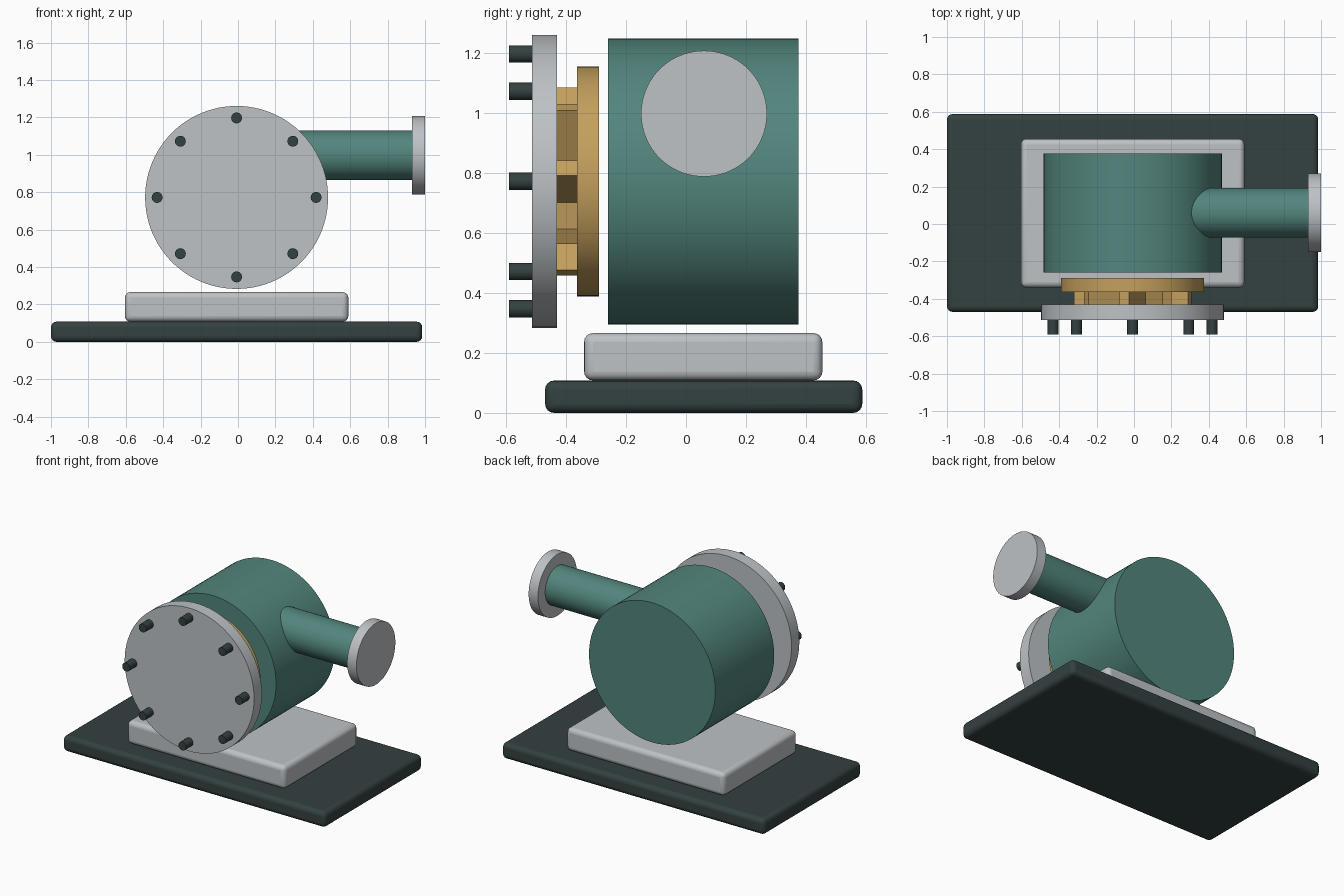
import bpy, math
from mathutils import Matrix, Vector

if "Cube" in bpy.data.objects:
    bpy.data.objects.remove(bpy.data.objects["Cube"])


def material(name, rgb):
    m = bpy.data.materials.new(name)
    m.diffuse_color = (*rgb, 1)
    m.use_nodes = True
    m.node_tree.nodes["Principled BSDF"].inputs["Base Color"].default_value = m.diffuse_color
    return m


TEAL = material("teal paint", (0.085, 0.235, 0.205))
GREY = material("light grey metal", (0.51, 0.54, 0.56))
DARK = material("dark slate", (0.034, 0.052, 0.052))
BRASS = material("brass", (0.55, 0.35, 0.11))

CX, CZ = -0.0075, 0.772  # main axis of the pump, running along y


def finish(name, mat):
    ob = bpy.context.object
    ob.name = name
    ob.data.materials.append(mat)
    return ob


def cylinder(name, axis, start, end, centre, radius, mat, sides=96):
    """Cylinder along x or y between start and end; centre is the other two coordinates."""
    mid = (start + end) / 2
    if axis == "y":
        loc, rot = (centre[0], mid, centre[1]), (math.pi / 2, 0, 0)
    else:
        loc, rot = (mid, centre[0], centre[1]), (0, math.pi / 2, 0)
    bpy.ops.mesh.primitive_cylinder_add(vertices=sides, radius=radius, depth=end - start,
                                        location=loc, rotation=rot)
    ob = finish(name, mat)
    bpy.ops.object.shade_smooth_by_angle(angle=math.radians(35))
    return ob


def box(name, lo, hi, mat, bevel=0.0):
    lo, hi = Vector(lo), Vector(hi)
    bpy.ops.mesh.primitive_cube_add(size=1, location=(lo + hi) / 2)
    ob = finish(name, mat)
    ob.data.transform(Matrix.Diagonal((*(hi - lo), 1)))
    if bevel:
        mod = ob.modifiers.new("rounded edges", "BEVEL")
        mod.width, mod.segments = bevel, 4
        bpy.ops.object.shade_smooth_by_angle(angle=math.radians(35))
    return ob


# Base plate and pedestal
box("base_plate", (-1.0, -0.47, 0), (0.985, 0.588, 0.108), DARK, 0.03)
box("pedestal", (-0.605, -0.34, 0.108), (0.59, 0.455, 0.266), GREY, 0.03)

# Pump casing
cylinder("casing", "y", -0.26, 0.376, (CX, CZ), 0.477, TEAL)

# Outlet pipe and flange
cylinder("outlet_pipe", "x", 0.1, 0.935, (0.06, 0.998), 0.132, TEAL)
cylinder("outlet_flange", "x", 0.93, 1.0, (0.06, 0.998), 0.21, GREY)

# Impeller disc with eight swept vanes
cylinder("impeller_disc", "y", -0.364, -0.29, (CX, CZ), 0.383, BRASS)
for i in range(8):
    vane = box(f"impeller_vane_{i + 1}", (-0.1315, -0.032, -0.027),
               (0.1315, 0.034, 0.027), BRASS)
    turn = Matrix.Rotation(-i * math.pi / 4, 4, "Y")
    sweep = Matrix.Rotation(-math.radians(20), 4, "Y")
    vane.matrix_world = (Matrix.Translation((CX, -0.397, CZ)) @ turn
                         @ Matrix.Translation((0.181, 0, 0)) @ sweep)

# Front cover and its ring of bolts
cylinder("front_cover", "y", -0.514, -0.43, (CX, CZ), 0.489, GREY)
for i in range(8):
    a = i * math.pi / 4
    cylinder(f"cover_bolt_{i + 1}", "y", -0.59, -0.5,
             (CX + 0.425 * math.cos(a), CZ + 0.425 * math.sin(a)), 0.029, DARK, 24)
